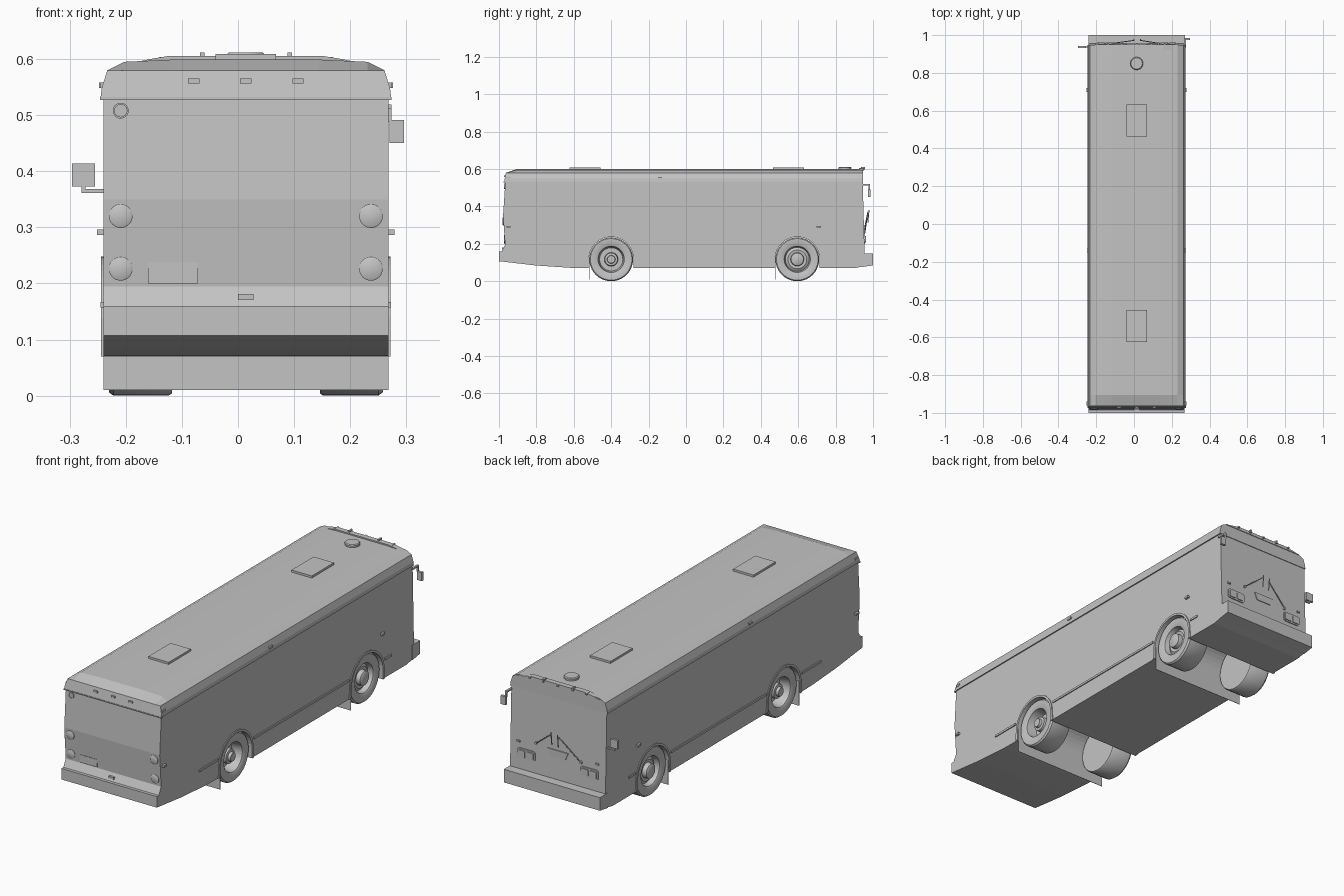
import bpy, bmesh, math
from mathutils import Vector

if "Cube" in bpy.data.objects:
    bpy.data.objects.remove(bpy.data.objects["Cube"])

C, HW = 0.014, 0.254            # body centre line and half width
WHEELS = (-0.4, 0.595)          # axle positions
R = 0.117                       # tyre radius

grey = bpy.data.materials.new("plain_grey")
grey.diffuse_color = (0.55, 0.55, 0.55, 1)
grey.use_nodes = True
grey.node_tree.nodes["Principled BSDF"].inputs["Base Color"].default_value = grey.diffuse_color


def make(name, verts, faces, smooth=False):
    me = bpy.data.meshes.new(name)
    me.from_pydata([tuple(v) for v in verts], [], faces)
    bm = bmesh.new()
    bm.from_mesh(me)
    bmesh.ops.recalc_face_normals(bm, faces=bm.faces)
    bm.to_mesh(me)
    bm.free()
    me.materials.append(grey)
    if smooth:
        for p in me.polygons:
            p.use_smooth = True
        me.set_sharp_from_angle(angle=math.radians(35))
    ob = bpy.data.objects.new(name, me)
    bpy.context.collection.objects.link(ob)
    return ob


def loft(name, sections, smooth=False, closed=True):
    n = len(sections[0])
    verts = [v for s in sections for v in s]
    faces = [(k * n + i, k * n + (i + 1) % n, (k + 1) * n + (i + 1) % n, (k + 1) * n + i)
             for k in range(len(sections) - 1) for i in range(n)]
    if closed:
        faces += [tuple(range(n)), tuple(range(len(verts) - n, len(verts)))]
    return make(name, verts, faces, smooth)


def prism(name, pts, vec, smooth=False):
    pts = [Vector(p) for p in pts]
    return loft(name, [pts, [p + Vector(vec) for p in pts]], smooth)


def box(name, x0, x1, y0, y1, z0, z1):
    return prism(name, [(x0, y0, z0), (x1, y0, z0), (x1, y1, z0), (x0, y1, z0)], (0, 0, z1 - z0))


def lathe(name, centre, axis, profile, n=32):
    """Revolve (radius, offset along axis) points around an axis."""
    a = Vector(axis).normalized()
    u = a.orthogonal().normalized()
    w = a.cross(u)
    secs = [[Vector(centre) + a * h + (u * math.cos(2 * math.pi * i / n) + w * math.sin(2 * math.pi * i / n)) * r
             for i in range(n)] for r, h in profile]
    return loft(name, secs, True)


def rod(name, p, q, r=0.003):
    d = Vector(q) - Vector(p)
    return lathe(name, p, d, [(r, 0), (r, d.length)], 6)


def arc(yc, r, a0, a1, n=20):
    return [(yc + r * math.cos(math.radians(a0 + (a1 - a0) * i / n)),
             0.118 + r * math.sin(math.radians(a0 + (a1 - a0) * i / n))) for i in range(n + 1)]


# body shell: one side profile with both wheel wells cut in
prof = [(-1.0, 0.107), (-0.80, 0.084), (-0.62, 0.072)]
for yc in WHEELS:
    prof += [(yc - 0.12, 0.07)] + arc(yc, 0.12, 180, 0) + [(yc + 0.12, 0.07)]
prof += [(0.90, 0.07), (0.953, 0.08), (0.955, 0.15), (0.945, 0.53),
         (-0.966, 0.53), (-0.978, 0.35), (-0.967, 0.195), (-0.985, 0.16), (-1.0, 0.16)]
prism("body_shell", [(C - HW, y, z) for y, z in prof], (2 * HW, 0, 0))

# front bumper
prism("front_bumper", [(C - HW - 0.002, y, z) for y, z in
      ((0.94, 0.076), (1.0, 0.085), (1.0, 0.148), (0.94, 0.148))], (2 * HW + 0.004, 0, 0))

# roof: coved section, sloped down at the rear
half = [(0.259, 0.531), (0.257, 0.548), (0.247, 0.58), (0.217, 0.595), (0.13, 0.599)]


def roof_section(y, zmax=1, pull=0.0):
    pts = [(x - pull * max(0, z - 0.58) * 20, min(z, zmax)) for x, z in half]
    return [Vector((C + x, y + (0.0 if zmax == 1 else (z - 0.53) * 0.2), z)) for x, z in pts] + \
           [Vector((C - x, y + (0.0 if zmax == 1 else (z - 0.53) * 0.2), z)) for x, z in reversed(pts)]


loft("roof", [roof_section(-0.973, 0.58), roof_section(-0.905), roof_section(0.947)])
box("rain_gutter_rear", C - 0.26, C + 0.26, -0.975, -0.96, 0.527, 0.532)

# front roof cap brow
prism("front_cap", [(C + x, 0.925, z) for x, z in
      ((-0.22, 0.59), (0.22, 0.59), (0.165, 0.601), (0.14, 0.605), (-0.14, 0.605), (-0.165, 0.601))], (0, 0.025, 0))

# roof hatches and round vent
for y in (-0.54, 0.548):
    box("roof_hatch", C - 0.054, C + 0.054, y - 0.084, y + 0.084, 0.596, 0.609)
lathe("roof_vent", (C, 0.85, 0.596), (0, 0, 1), [(0.033, 0), (0.034, 0.012), (0.03, 0.016)])

# clearance lamps at front and rear of roof
for x in (-0.15, -0.078, 0, 0.078, 0.15):
    box("front_roof_lamp", C + x - 0.004, C + x + 0.004, 0.935, 0.958, 0.597, 0.612 if abs(x) == 0.078 else 0.604)
for x in (-0.093, 0, 0.093):
    box("rear_roof_lamp", C + x - 0.01, C + x + 0.01, -0.973, -0.96, 0.556, 0.565)

for s in (-1, 1):
    side = C + s * HW
    for yc in WHEELS:
        # wheel arch trim
        outer = [(yc + 0.134, 0.07)] + arc(yc, 0.130, 0, 180) + [(yc - 0.134, 0.07)]
        inner = [(yc - 0.12, 0.07)] + arc(yc, 0.119, 180, 0) + [(yc + 0.12, 0.07)]
        prism("wheel_arch", [(side - s * 0.002, y, z) for y, z in outer + inner], (s * 0.006, 0, 0))
        # tyre and dished rim as one turned part
        out = 0.244
        rim = [(0.09, 0.132), (R - 0.004, 0.132), (R, 0.138), (R, out - 0.008), (R - 0.006, out),
               (0.076, out), (0.07, out - 0.004)]
        if yc < 0:
            rim += [(0.062, 0.19), (0.037, 0.19), (0.034, 0.225), (0.022, 0.227), (0.02, 0.24)]
        else:
            rim += [(0.064, 0.215), (0.05, 0.225), (0.036, 0.222), (0.034, 0.243), (0.028, 0.247)]
        lathe("wheel", (C, yc, R), (s, 0, 0), rim, 40)
    # rub rails along the skirt
    for y0, y1 in ((-0.68, -0.535), (-0.265, 0.46), (0.73, 0.78)):
        box("rub_rail", min(side, side + s * 0.005), max(side, side + s * 0.005), y0, y1, 0.157, 0.167)
    # side marker lamps
    for y, z, d in ((-0.95, 0.291, 0.011), (0.71, 0.291, 0.011), (-0.14, 0.553, 0.008), (-0.95, 0.553, 0.006)):
        box("side_marker", min(side, side + s * d), max(side, side + s * d), y - 0.011, y + 0.011, z - 0.005, z + 0.005)

# full width mud flaps behind each axle
for yc in WHEELS:
    box("mud_flap", C - HW, C + HW, yc - 0.119, yc - 0.117, 0.01, 0.13)

# rear tail lamps
for s in (-1, 1):
    for z, y in ((0.32, -0.974), (0.226, -0.967)):
        lathe("tail_lamp", (C + s * 0.223, y, z), (0, -1, 0), [(0.021, 0), (0.021, 0.005), (0.018, 0.007)])
lathe("rear_camera", (-0.209, -0.965, 0.508), (0, -1, 0), [(0.014, 0), (0.014, 0.007), (0.011, 0.007), (0.011, 0.004)], 24)
box("number_plate", -0.16, -0.071, -0.972, -0.96, 0.2, 0.237)
box("rear_latch", C - 0.014, C + 0.014, -0.985, -0.965, 0.171, 0.181)


def rounded(x, z, w, h, r, y):
    pts = []
    for k, (sx, sz) in enumerate(((1, 1), (-1, 1), (-1, -1), (1, -1))):
        for j in range(5):
            a = math.radians(90 * k + 22.5 * j)
            pts.append((x + sx * (w / 2 - r) + r * math.cos(a), y, z + sz * (h / 2 - r) + r * math.sin(a)))
    return pts


# headlamp clusters and centre grille plate
for s in (-1, 1):
    x = C + s * 0.168
    prism("headlamp_bezel", rounded(x, 0.225, 0.096, 0.048, 0.012, 0.945), (0, 0.013, 0))
    for dx in (-0.022, 0.022):
        prism("headlamp", rounded(x + dx, 0.225, 0.038, 0.034, 0.006, 0.95), (0, 0.012, 0))
    box("turn_lamp", C + s * 0.21 - 0.008, C + s * 0.21 + 0.008, 0.945, 0.957, 0.275, 0.283)
prism("grille_plate", [(C + x, 0.945, z) for x, z in
      ((-0.055, 0.288), (0.055, 0.288), (0.04, 0.252), (-0.04, 0.252))], (0, 0.011, 0))

# windscreen wipers
for pivot, tip in (((0.115, 0.957, 0.295), (0.02, 0.972, 0.37)), ((-0.125, 0.957, 0.265), (-0.015, 0.972, 0.365))):
    p, q = (Vector(v) + Vector((C, 0, 0)) for v in (pivot, tip))
    rod("wiper_arm", p, q, 0.0025)
    lathe("wiper_pivot", (p.x, 0.948, p.z), (0, 1, 0), [(0.006, 0), (0.006, 0.012)], 12)
    rod("wiper_blade", q + Vector((0, 0, -0.05)), q + Vector((0, 0.006, 0.01)), 0.0025)

# mirrors on arms
box("left_mirror", -0.296, -0.255, 0.932, 0.943, 0.373, 0.414)
box("left_mirror_arm", -0.279, -0.238, 0.934, 0.941, 0.361, 0.368)
box("left_mirror_stem", -0.279, -0.272, 0.934, 0.941, 0.361, 0.375)
box("right_mirror", 0.27, 0.296, 0.974, 0.986, 0.45, 0.491)
box("right_mirror_stem", 0.266, 0.274, 0.976, 0.984, 0.488, 0.519)
box("right_mirror_arm", 0.264, 0.274, 0.935, 0.984, 0.511, 0.519)
